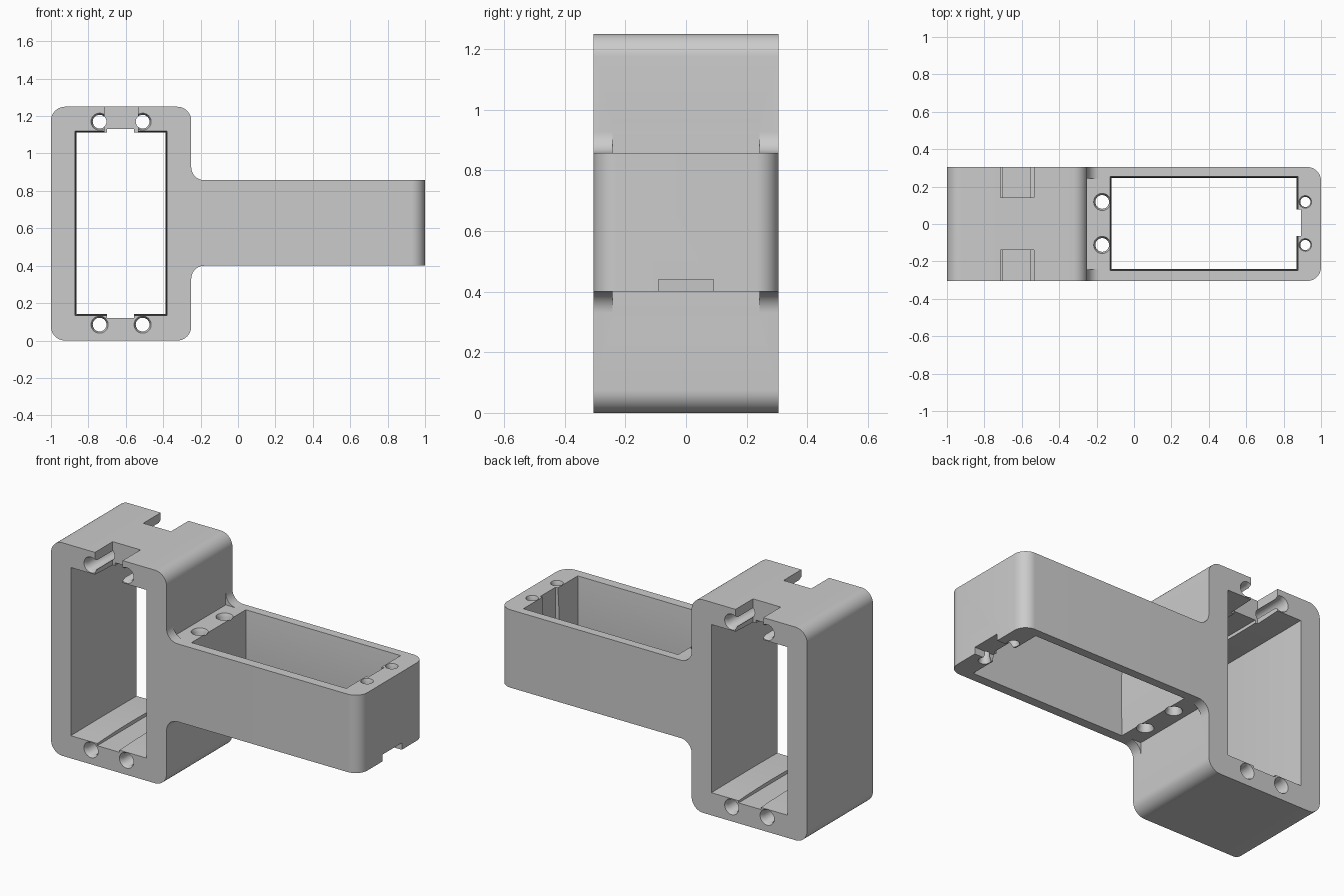
import bpy, bmesh
from math import sin, cos, pi, radians

if "Cube" in bpy.data.objects:
    bpy.data.objects.remove(bpy.data.objects["Cube"])

grey = bpy.data.materials.new("light grey")
grey.use_nodes = True
COLOUR = (0.6, 0.6, 0.6, 1)
grey.diffuse_color = COLOUR
grey.node_tree.nodes["Principled BSDF"].inputs["Base Color"].default_value = COLOUR

HALF = 0.305                 # half depth of the bracket
TOP = 1.25                   # height of the upright frame
ARM_LOW, ARM_HIGH = 0.4, 0.857


def loft(name, rings, axis):
    """Solid through 2D rings (points, depth), stacked along y or z."""
    bm = bmesh.new()
    rows = []
    for points, d in rings:
        rows.append([bm.verts.new((a, d, b) if axis == "Y" else (a, b, d))
                     for a, b in points])
    n = len(rows[0])
    for lower, upper in zip(rows, rows[1:]):
        for i in range(n):
            j = (i + 1) % n
            bm.faces.new((lower[i], lower[j], upper[j], upper[i]))
    bm.faces.new(rows[0])
    bm.faces.new(rows[-1])
    bmesh.ops.recalc_face_normals(bm, faces=bm.faces)
    mesh = bpy.data.meshes.new(name)
    bm.to_mesh(mesh)
    bm.free()
    mesh.materials.append(grey)
    obj = bpy.data.objects.new(name, mesh)
    bpy.context.collection.objects.link(obj)
    return obj


def rect(a0, a1, b0, b1):
    return [(a0, b0), (a1, b0), (a1, b1), (a0, b1)]


def arc(cx, cz, r, start, end, steps=10):
    angles = [radians(start + (end - start) * i / steps) for i in range(steps + 1)]
    return [(cx + r * cos(t), cz + r * sin(t)) for t in angles]


def box(name, x0, x1, y0, y1, z0, z1):
    return loft(name, [(rect(x0, x1, y0, y1), z0), (rect(x0, x1, y0, y1), z1)], "Z")


def window(name, a0, a1, b0, b1, d0, d1, axis):
    """Opening whose walls bow slightly inward at mid depth."""
    rings = []
    for i in range(9):
        t = i / 4 - 1
        s = 0.009 * (1 - t * t)
        rings.append((rect(a0 + s, a1 - s, b0 + s, b1 - s),
                      (d0 + d1) / 2 + t * (d1 - d0) / 2))
    return loft(name, rings, axis)


def hole(name, a, b, r, d0, d1, axis):
    """Through hole with a small countersink at both ends."""
    inner = r * 0.8
    rings = [(inner, d0 + 0.02), (inner, d1 - 0.02), (r, d1), (r, d1 + 0.02)]
    rings = [(r, d0 - 0.02), (r, d0)] + rings
    return loft(name, [(arc(a, b, q, 0, 345, 23), d) for q, d in rings], axis)


# Upright frame and arm share one rounded T outline
R, F = 0.075, 0.07
outline = (arc(-1 + R, R, R, 180, 270) + arc(-0.25 - R, R, R, 270, 360)
           + arc(-0.25 + F, ARM_LOW - F, F, 180, 90)
           + [(1, ARM_LOW), (1, ARM_HIGH)]
           + arc(-0.25 + F, ARM_HIGH + F, F, 270, 180)
           + arc(-0.25 - R, TOP - R, R, 0, 90) + arc(-1 + R, TOP - R, R, 90, 180))
body = loft("double_frame_bracket", [(outline, -HALF), (outline, HALF)], "Y")

# Round the upright edges at the arm tip
bm = bmesh.new()
bm.from_mesh(body.data)
tip = [e for e in bm.edges if all(v.co.x > 0.99 for v in e.verts)
       and abs(e.verts[0].co.z - e.verts[1].co.z) > 0.1]
bmesh.ops.bevel(bm, geom=tip, offset=0.075, offset_type="OFFSET",
                segments=10, profile=0.5, affect="EDGES")
bm.to_mesh(body.data)
bm.free()

cutters = [
    # Large openings with their cable grooves
    window("frame_window", -0.872, -0.378, 0.132, 1.12, -0.32, 0.32, "Y"),
    box("frame_groove", -0.70, -0.555, -0.35, 0.35, 0.12, 1.13),
    window("arm_window", -0.128, 0.878, -0.25, 0.255, 0.39, 0.867, "Z"),
    box("arm_groove", 0.8, 0.892, -0.065, 0.078, 0.3, 0.95),
    # Notch under the arm tip
    box("tip_notch", 0.8, 1.05, -0.09, 0.09, 0.35, 0.44),
    # Flat seats that interrupt the fillets
    box("upper_seat", -0.25, -0.14, -0.243, 0.243, ARM_HIGH, 0.96),
    box("lower_seat", -0.25, -0.14, -0.243, 0.243, 0.3, ARM_LOW),
]
# Notches in the top of the frame, front and back
for side, y0, y1 in (("front", -0.35, -0.14), ("back", 0.143, 0.35)):
    cutters.append(box(side + "_top_notch", -0.715, -0.535, y0, y1, 1.05, 1.3))
# Screw holes through the frame and through the arm
for x in (-0.74, -0.51):
    for z in (0.085, 1.17):
        cutters.append(hole("frame_screw_hole", x, z, 0.046, -HALF, HALF, "Y"))
for y in (-0.112, 0.118):
    cutters.append(hole("arm_root_hole", -0.17, y, 0.046, ARM_LOW, ARM_HIGH, "Z"))
    cutters.append(hole("arm_tip_hole", 0.916, y, 0.034, ARM_LOW, ARM_HIGH, "Z"))

bpy.context.view_layer.objects.active = body
for cutter in cutters:
    cutter.hide_render = True
    mod = body.modifiers.new(cutter.name, "BOOLEAN")
    mod.operation = "DIFFERENCE"
    mod.solver = "EXACT"
    mod.object = cutter
    bpy.ops.object.modifier_apply(modifier=mod.name)
    bpy.data.objects.remove(cutter)

bpy.ops.object.select_all(action="DESELECT")
body.select_set(True)
bpy.ops.object.shade_smooth_by_angle(angle=radians(25))
